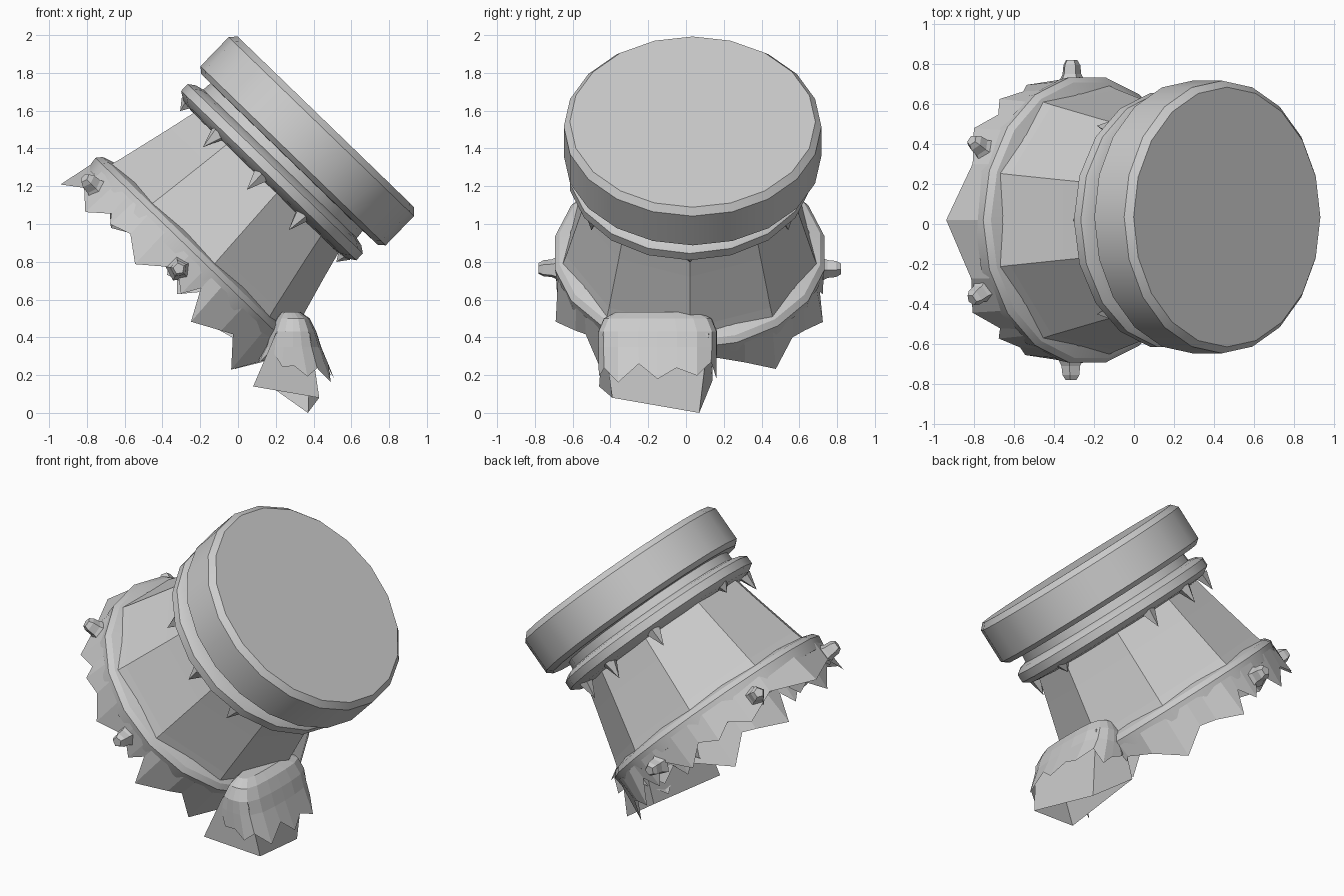
import bpy, random
from math import cos, sin, pi, radians
from mathutils import Matrix, Vector

if "Cube" in bpy.data.objects:
    bpy.data.objects.remove(bpy.data.objects["Cube"])

random.seed(4)

# Tilted drum frame: local z runs along the drum axis, origin at the top face centre
D, U = Vector((0.695, 0, 0.719)), Vector((0.719, 0, -0.695))
TILT = Matrix(((U.x, 0, D.x, 0.455), (0, 1, 0, 0.02), (U.z, 0, D.z, 1.53), (0, 0, 0, 1)))


def make(name, verts, faces, mat=TILT, smooth=0):
    me = bpy.data.meshes.new(name)
    me.from_pydata([mat @ Vector(v) for v in verts], [], faces)
    me.update()
    ob = bpy.data.objects.new(name, me)
    bpy.context.collection.objects.link(ob)
    if smooth:
        bpy.ops.object.select_all(action='DESELECT')
        bpy.context.view_layer.objects.active = ob
        ob.select_set(True)
        bpy.ops.object.shade_smooth_by_angle(angle=radians(smooth))
    return ob


def loft(name, rings, mat=TILT, top=True, bottom=True, smooth=0):
    """Skin a list of equal-length point rings, ordered top to bottom."""
    n = len(rings[0])
    verts = [tuple(p) for r in rings for p in r]
    faces = []
    for k in range(len(rings) - 1):
        for i in range(n):
            a, b = k * n + i, k * n + (i + 1) % n
            faces.append((a, a + n, b + n, b))
    if top:
        faces.append(tuple(range(n)))
    if bottom:
        o = (len(rings) - 1) * n
        verts.append(tuple(sum(p[k] for p in rings[-1]) / n for k in range(3)))
        faces += [(o + (i + 1) % n, o + i, len(verts) - 1) for i in range(n)]
    return make(name, verts, faces, mat, smooth)


def lathe(name, profile, sides, s=0.0, y=0.0, smooth=28, top=False, bottom=False):
    return loft(name, [[(s + r * cos(2 * pi * i / sides),
                         y + r * sin(2 * pi * i / sides), t)
                        for i in range(sides)] for r, t in profile],
                top=top, bottom=bottom, smooth=smooth)


# Drum parts: closed head, open hollow body
lathe("top_disk", [(.65, .015), (.682, -.02), (.682, -.235), (.65, -.262), (.52, -.265)],
      20, 0, .015, top=True, bottom=True)
lathe("neck", [(.56, -.25), (.57, -.36)], 18, -.02)
lathe("upper_ring", [(.55, -.31), (.61, -.325), (.645, -.35), (.645, -.40), (.60, -.43), (.53, -.44)], 18, -.02)
lathe("body", [(.545, -.42), (.585, -.58), (.665, -.88), (.69, -.96)], 9, -.02, smooth=0)
lathe("lower_ring", [(.64, -.92), (.70, -.94), (.725, -.97), (.715, -1.04), (.66, -1.04)], 18, -.02)

# Thorns hanging under the upper ring (shorter on the tilt plane)
for i, deg in enumerate((0, 62, 93, 127, 180, -127, -93, -62)):
    rot = Matrix.Translation((-.02, 0, 0)) @ Matrix.Rotation(radians(deg), 4, 'Z')
    base = [(.575 + .045 * cos(k * pi / 2.5), .05 * sin(k * pi / 2.5), -.42) for k in range(5)]
    tip = (.575, 0, -.48) if deg in (0, 180) else (.59, 0, -.535)
    make(f"thorn_{i}", base + [tip],
         [(k, 5, (k + 1) % 5) for k in range(5)], TILT @ rot)

# Torn skirt below the lower ring: (angle, depth, radius) of the zigzag
half = [(12, -1.08, .70), (24, -1.14, .72), (38, -1.26, .74), (50, -1.15, .71), (58, -1.17, .72),
        (70, -1.23, .75), (76, -1.09, .71), (83, -1.19, .71), (92, -1.07, .71), (105, -1.22, .70),
        (115, -1.12, .71), (124, -1.18, .73), (132, -1.12, .71), (141, -1.20, .73), (157, -1.11, .72)]
zig = [(0, -1.2, .70)] + half + [(180, -1.20, .76)]
zig += [(360 - a - random.uniform(-2, 2), t + random.uniform(-.02, .02), r) for a, t, r in reversed(half)]


def polar(a, r, t):
    return (-.02 + r * cos(radians(a)), r * sin(radians(a)), t)


loft("torn_skirt", [[polar(a, .715, -1.0) for a, t, r in zig],
                    [polar(a, r, t) for a, t, r in zig]], top=False, bottom=False)

# Faceted knobs standing out of the skirt
for i, deg in enumerate((90, 150, -90, -150)):
    rot = Matrix.Translation((-.02, 0, -1.085)) @ Matrix.Rotation(radians(deg), 4, 'Z')
    rings = [[(x, w * cos(k * pi / 2.5), w * sin(k * pi / 2.5)) for k in range(5)]
             for x, w in ((.80, .03), (.775, .045), (.73, .05), (.69, .07))]
    loft(f"knob_{i}", rings, TILT @ rot)

# Tassel at the low side: rounded cap flaring into jagged teeth
N = 20


def oval(z, rx, ry, cx=.29, cy=-.15):
    pts = []
    for k in range(N):
        c, s = cos(2 * pi * k / N), sin(2 * pi * k / N)
        f = (c ** 4 + s ** 4) ** -.2
        pts.append((cx + rx * c * f, cy + ry * s * f, z))
    return pts


def jagged(tip, notch, jitter):
    a, b = oval(*tip), oval(*notch)
    ring = [Vector((a if k % 2 == 0 else b)[k]) for k in range(N)]
    for k, p in enumerate(ring):
        p.z += random.uniform(-jitter, jitter) + (.08 if cos(2 * pi * k / N) < -.2 else 0)
    return ring


WORLD = Matrix.Identity(4)
loft("tassel", [oval(.535, .05, .22, .28), oval(.50, .09, .285), oval(.43, .125, .315),
                oval(.35, .15, .315), jagged((.18, .21, .315, .30), (.255, .18, .31, .30), .02)],
     WORLD, bottom=False)

# Broad ragged sheets making up the inside of the tassel
core_top = [(.20, -.44, .42), (.38, -.44, .42), (.39, .12, .42), (.20, .14, .42)]
core_low = [(.08, -.46, .14), (.43, -.39, .08), (.37, .07, .0), (.13, .14, .17)]
loft("tassel_core", [core_top, core_low], WORLD, top=False, bottom=False)
